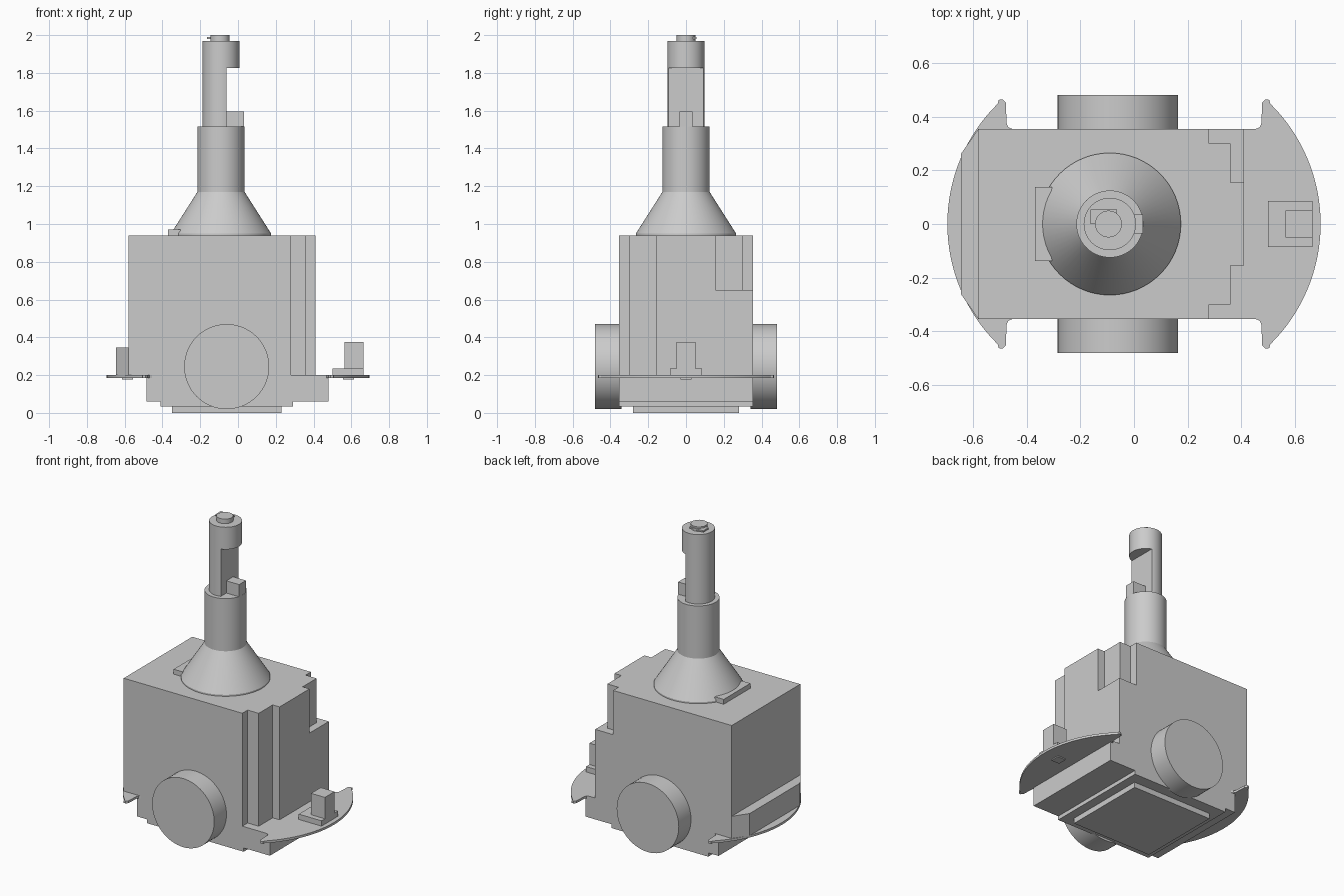
import bpy, bmesh, math

if "Cube" in bpy.data.objects:
    bpy.data.objects.remove(bpy.data.objects["Cube"], do_unlink=True)

grey = bpy.data.materials.new("plain grey")
GREY = (0.6, 0.6, 0.6, 1)
grey.use_nodes = True
grey.diffuse_color = GREY
grey.node_tree.nodes["Principled BSDF"].inputs["Base Color"].default_value = GREY


def finish(name, bm):
    bmesh.ops.recalc_face_normals(bm, faces=bm.faces)
    mesh = bpy.data.meshes.new(name)
    bm.to_mesh(mesh)
    bm.free()
    mesh.materials.append(grey)
    ob = bpy.data.objects.new(name, mesh)
    bpy.context.collection.objects.link(ob)
    bpy.ops.object.select_all(action='DESELECT')
    ob.select_set(True)
    bpy.context.view_layer.objects.active = ob
    bpy.ops.object.shade_smooth_by_angle(angle=math.radians(30))
    return ob


def prism(name, outline, z0, z1):
    """Extrude a flat outline from z0 up to z1."""
    bm = bmesh.new()
    face = bm.faces.new([bm.verts.new((x, y, z0)) for x, y in outline])
    top = bmesh.ops.extrude_face_region(bm, geom=[face])["geom"]
    verts = [v for v in top if isinstance(v, bmesh.types.BMVert)]
    bmesh.ops.translate(bm, verts=verts, vec=(0, 0, z1 - z0))
    return finish(name, bm)


def box(name, x0, x1, y0, y1, z0, z1):
    return prism(name, [(x0, y0), (x1, y0), (x1, y1), (x0, y1)], z0, z1)


def ring(cx, r, n=64):
    return [(cx + r * math.cos(math.tau * i / n), r * math.sin(math.tau * i / n))
            for i in range(n)]


def mirror_x(pts):
    return [(-x, y) for x, y in pts]


W = 0.355    # half width of the body
AX = -0.09   # axis of the mast

# Body: stepped front corner full height, stepped back corner only near the top
front_steps = [(0.28, -W), (0.28, -0.3), (0.36, -0.3), (0.36, -0.155), (0.41, -0.155)]
back_steps = [(x, -y) for x, y in reversed(front_steps)]
prism("body_middle", [(-0.58, -W)] + front_steps + [(0.41, W), (-0.58, W)], 0.2, 0.65)
prism("body_top", [(-0.58, -W)] + front_steps + back_steps + [(-0.58, W)], 0.65, 0.94)
box("body_base", -0.485, 0.48, -W, W, 0.06, 0.2)
box("belly_step", -0.41, 0.29, -W, W, 0.035, 0.06)
box("belly_plate", -0.35, 0.23, -0.28, 0.28, 0, 0.035)

# Wheels
for side, name in ((-1, "front_wheel"), (1, "back_wheel")):
    bm = bmesh.new()
    bmesh.ops.create_cone(bm, cap_ends=True, segments=64, radius1=0.225,
                          radius2=0.225, depth=0.14)
    wheel = finish(name, bm)
    wheel.rotation_euler.x = math.pi / 2
    wheel.location = (-0.06, side * 0.412, 0.245)

# Bumpers: crescent plates with hooked tips
hook = [(0.505, 0.463), (0.49, 0.465), (0.478, 0.452), (0.475, 0.375),
        (0.469, 0.361), (0.455, W)]
arc = [(0.066 + 0.63 * math.cos(a), 0.63 * math.sin(a))
       for a in (math.radians(45.5 * i / 16) for i in range(-16, 17))]
bumper = arc + hook + [(x, -y) for x, y in reversed(hook)]
prism("left_bumper", bumper, 0.185, 0.2)
prism("right_bumper", mirror_x(bumper), 0.185, 0.2)
for s, name in ((1, "left_bumper_pin"), (-1, "right_bumper_pin")):
    box(name, s * 0.585 - 0.03, s * 0.585 + 0.03, -0.03, 0.03, 0.178, 0.19)
box("post_base", 0.5, 0.665, -0.085, 0.085, 0.2, 0.235)
box("post", 0.565, 0.665, -0.05, 0.05, 0.235, 0.375)
prism("bumper_block", [(-0.58, W), (-0.645, 0.262), (-0.645, -0.262), (-0.58, -W)],
      0.2, 0.345)

# Mast: cone, neck and notched shaft
bm = bmesh.new()
bmesh.ops.create_cone(bm, cap_ends=True, segments=64, radius1=0.265,
                      radius2=0.125, depth=0.22)
cone = finish("mast_cone", bm)
cone.location = (AX, 0, 1.06)
prism("cone_rim", ring(AX, 0.265), 0.94, 0.95)
prism("cone_clip", [(-0.37, -0.138), (-0.305, -0.138), (-0.335, 0),
                    (-0.305, 0.138), (-0.37, 0.138)], 0.94, 0.972)
prism("mast_neck", ring(AX, 0.125), 1.17, 1.515)
flat = -0.06
chord = [(min(x, flat), y) for x, y in ring(AX, 0.0975) if x < flat]
edge = math.sqrt(0.0975 ** 2 - (flat - AX) ** 2)
prism("mast_shaft", [(flat, edge)] + chord + [(flat, -edge)], 1.515, 1.825)
prism("mast_head", ring(AX, 0.0975), 1.825, 1.97)
box("mast_key", -0.06, 0.033, -0.035, 0.035, 1.515, 1.595)
prism("mast_cap", ring(-0.095, 0.05, 32), 1.97, 2.0)
box("cap_tab", -0.163, -0.063, 0, 0.055, 1.98, 1.99)
